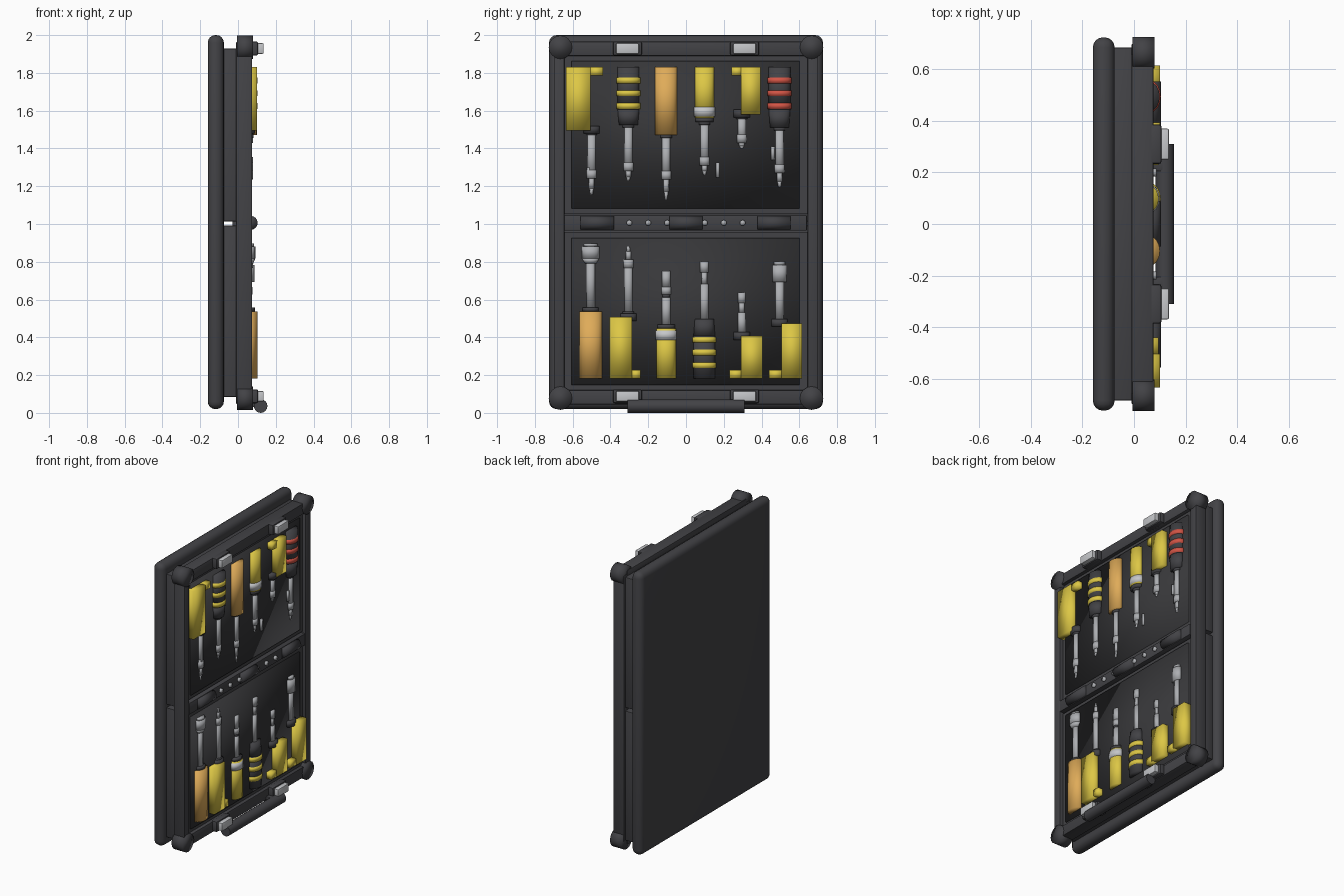
import bpy, bmesh, math
from mathutils import Matrix, Vector

if "Cube" in bpy.data.objects:
    bpy.data.objects.remove(bpy.data.objects["Cube"])

COLOURS = {
    "dark_case": (0.055, 0.055, 0.061),
    "dark_lining": (0.038, 0.038, 0.041),
    "steel": (0.42, 0.43, 0.45),
    "latch_silver": (0.56, 0.57, 0.59),
    "yellow": (0.72, 0.57, 0.06),
    "orange": (0.74, 0.41, 0.10),
    "red": (0.65, 0.09, 0.06),
}
NAMES = list(COLOURS)
MATS = []
for key, rgb in COLOURS.items():
    m = bpy.data.materials.new(key)
    m.diffuse_color = (*rgb, 1)
    m.use_nodes = True
    m.node_tree.nodes["Principled BSDF"].inputs["Base Color"].default_value = m.diffuse_color
    MATS.append(m)
TOOL_X = 0.06      # tools lie half sunk in the lining
FLATTEN = 0.7      # depth of the tools relative to their width


def finish(name, bm, mats, sharp=True):
    """Turn a bmesh into a smooth object, optionally with sharp corners."""
    me = bpy.data.meshes.new(name)
    for f in bm.faces:
        f.smooth = True
    bmesh.ops.recalc_face_normals(bm, faces=bm.faces)
    bm.to_mesh(me)
    bm.free()
    if sharp:
        me.set_sharp_from_angle(angle=math.radians(35))
    for k in mats:
        me.materials.append(MATS[NAMES.index(k)])
    ob = bpy.data.objects.new(name, me)
    bpy.context.collection.objects.link(ob)
    return ob


def merge(bm, part, mat):
    for f in part.faces:
        f.material_index = mat
    tmp = bpy.data.meshes.new("tmp")
    part.to_mesh(tmp)
    part.free()
    bm.from_mesh(tmp)
    bpy.data.meshes.remove(tmp)


def add_box(bm, x, y, z, bevel=0.0, mat=0, seg=2):
    """Box from (min, max) ranges, optionally bevelled."""
    part = bmesh.new()
    size = [b - a for a, b in (x, y, z)]
    mid = Vector([(a + b) / 2 for a, b in (x, y, z)])
    bmesh.ops.create_cube(part, size=1, matrix=Matrix.Translation(mid) @ Matrix.Diagonal((*size, 1)))
    if bevel:
        bmesh.ops.bevel(part, geom=part.edges[:], offset=bevel, segments=seg,
                        profile=0.5, affect='EDGES')
    merge(bm, part, mat)


def add_cyl(bm, centre, r, length, axis='Z', mat=0, sides=16, r2=None, flat=1.0):
    """Cylinder or cone along an axis, optionally flattened in x."""
    rot = {'X': Matrix.Rotation(math.pi / 2, 4, 'Y'),
           'Y': Matrix.Rotation(-math.pi / 2, 4, 'X'), 'Z': Matrix.Identity(4)}[axis]
    part = bmesh.new()
    bmesh.ops.create_cone(part, cap_ends=True, segments=sides, radius1=r,
                          radius2=r if r2 is None else r2, depth=length,
                          matrix=Matrix.Translation(centre) @ Matrix.Diagonal((flat, 1, 1, 1)) @ rot)
    merge(bm, part, mat)


def box(name, x, y, z, mat="dark_case", bevel=0.0, seg=2, sharp=True):
    bm = bmesh.new()
    add_box(bm, x, y, z, bevel, 0, seg)
    return finish(name, bm, [mat], sharp)


def cyl(name, centre, r, length, axis, mat="dark_case", sides=16):
    bm = bmesh.new()
    add_cyl(bm, centre, r, length, axis, 0, sides)
    return finish(name, bm, [mat], False)


# Back shell, the two trays, their lips and linings
box("back_shell", (-0.16, -0.075), (-0.725, 0.725), (0.02, 2.0), bevel=0.04, seg=4)
for label, z0, z1 in (("lower", 0.085, 0.992), ("upper", 1.014, 1.928)):
    box(label + "_tray", (-0.08, 0.0), (-0.685, 0.685), (z0, z1), bevel=0.006)
for label, z0, z1 in (("lower", 0.147, 0.927), ("upper", 1.083, 1.863)):
    box(label + "_lip", (-0.01, 0.05), (-0.645, 0.645), (z0 - 0.03, z1 + 0.03))
    box(label + "_lining", (0.0, 0.06), (-0.605, 0.6), (z0, z1), "dark_lining", sharp=False)

# Raised frame rails and round corner guards
for s, side in ((-1, "left"), (1, "right")):
    box(side + "_rail", (-0.01, 0.075), sorted((s * 0.643, s * 0.7)), (0.08, 1.94), bevel=0.006)
    for z, lvl in ((0.078, "bottom"), (1.936, "top")):
        cyl(f"{side}_{lvl}_corner", (0.037, s * 0.665, z), 0.062, 0.086, 'X')
for lvl, z0, z1 in (("bottom", 0.045, 0.12), ("top", 1.89, 1.965)):
    box(lvl + "_rail", (-0.01, 0.075), (-0.66, 0.66), (z0, z1), bevel=0.006)

# Latches on both end rails
for lvl, z in (("bottom", 0.088), ("top", 1.929)):
    for y in (-0.31, 0.31):
        bm = bmesh.new()
        add_box(bm, (0.06, 0.107), (y - 0.077, y + 0.077), (z - 0.037, z + 0.037), 0.01, 0)
        add_box(bm, (0.1, 0.136), (y - 0.06, y + 0.06), (z - 0.028, z + 0.028), 0.006, 1)
        finish(lvl + "_latch", bm, ["dark_case", "latch_silver"])

# Centre hinge: bar, barrels and rivets
box("hinge_bar", (-0.03, 0.075), (-0.645, 0.64), (0.965, 1.046), bevel=0.006)
for y in (-0.47, 0.0, 0.465):
    cyl("hinge_barrel", (0.067, y, 1.006), 0.037, 0.175, 'Y')
for y in (-0.3, -0.2, -0.1, 0.1, 0.2, 0.3):
    cyl("hinge_rivet", (0.078, y, 1.006), 0.015, 0.02, 'X', "steel", 12)

# Carrying handle with two arms
bm = bmesh.new()
add_cyl(bm, (0.12, 0, 0.036), 0.036, 0.62, 'Y')
for y in (-0.23, 0.23):
    add_box(bm, (0.06, 0.125), (y - 0.025, y + 0.025), (0.03, 0.07), 0.006)
finish("carry_handle", bm, ["dark_case"])


def tool(name, y, d, parts, body=None):
    """Tool along z; parts are (colour, start, end, radius[, end radius])."""
    base = 0.182 if d > 0 else 1.83
    bm = bmesh.new()
    for p in parts:
        col, a, b, r = p[:4]
        r2 = p[4] if len(p) > 4 else r
        lo, hi = (r, r2) if d > 0 else (r2, r)
        shift = 0.01 if col == "steel" else 0
        add_cyl(bm, (TOOL_X, y, base + d * ((a + b) / 2 + shift)), lo, b - a, 'Z',
                NAMES.index(col), 16, hi, FLATTEN)
    if body:  # off-centre power grip with a foot tab
        y0, y1, h, t0, t1 = body
        mat = NAMES.index("yellow")
        add_box(bm, (0.02, 0.1), (y0, y1), sorted((base, base + d * h)), 0, mat)
        add_box(bm, (0.025, 0.095), (t0, t1), sorted((base, base + d * 0.045)), 0, mat)
    return finish(name, bm, NAMES, False)


def ringed(col, end):
    """Dark grip with three coloured rings and a tapered nose."""
    out = [("dark_case", 0, 0.225, 0.057), ("dark_case", 0.225, end, 0.057, 0.05)]
    return out + [(col, c - 0.015, c + 0.015, 0.063) for c in (0.07, 0.138, 0.205)]


def shank(a, b, tip, r=0.021):
    """Steel shaft with a collar, a slimmer bit and a pointed tip."""
    c = b + (tip - b) * 0.6
    return [("steel", a - 0.01, b, r), ("dark_case", a, a + 0.015, 0.03),
            ("steel", b - 0.045, b, r + 0.005), ("steel", b, c, 0.014), ("steel", c, tip, 0.011, 0.006)]


def banded(end):
    return [("yellow", 0, end - 0.02, 0.051), ("dark_case", end - 0.02, end, 0.047),
            ("latch_silver", end - 0.08, end - 0.03, 0.056)]


def collar(a):
    return [("dark_case", a, a + 0.04, 0.043)]


# Upper row, tips pointing down
tool("power_driver_upper_a", -0.5, -1, collar(0.31) + shank(0.345, 0.58, 0.665),
     (-0.635, -0.505, 0.335, -0.51, -0.44))
tool("ringed_driver_upper", -0.305, -1, ringed("yellow", 0.305) + shank(0.305, 0.54, 0.59))
tool("orange_driver_upper", -0.105, -1, [("orange", 0, 0.36, 0.058)] + shank(0.36, 0.585, 0.69))
tool("banded_driver_upper", 0.098, -1, banded(0.29) + shank(0.29, 0.51, 0.56))
tool("power_driver_upper_b", 0.295, -1, collar(0.225) + shank(0.26, 0.39, 0.42),
     (0.29, 0.395, 0.25, 0.24, 0.3))
tool("red_ringed_driver", 0.495, -1, ringed("red", 0.32) + shank(0.32, 0.55, 0.625))

# Lower row, tips pointing up
tool("orange_socket_driver", -0.505, 1, [("orange", 0, 0.355, 0.06), ("dark_case", 0.355, 0.375, 0.042),
     ("steel", 0.36, 0.62, 0.022), ("steel", 0.6, 0.625, 0.03, 0.045), ("steel", 0.625, 0.69, 0.046),
     ("steel", 0.69, 0.705, 0.036)])
tool("power_driver_lower_a", -0.305, 1, collar(0.305) + shank(0.34, 0.62, 0.69),
     (-0.405, -0.285, 0.325, -0.29, -0.24))
tool("banded_driver_lower", -0.105, 1, banded(0.285) + [("steel", 0.27, 0.42, 0.022),
     ("dark_case", 0.43, 0.445, 0.02), ("steel", 0.435, 0.475, 0.025), ("steel", 0.475, 0.56, 0.022)])
tool("ringed_driver_lower", 0.097, 1, ringed("yellow", 0.315) + [("steel", 0.3, 0.49, 0.021),
     ("steel", 0.49, 0.55, 0.014), ("steel", 0.55, 0.61, 0.022)])
tool("power_driver_lower_b", 0.295, 1, collar(0.205) + [("steel", 0.23, 0.34, 0.021),
     ("steel", 0.34, 0.39, 0.014), ("steel", 0.39, 0.445, 0.02)], (0.29, 0.405, 0.225, 0.23, 0.3))
tool("power_socket_driver", 0.495, 1, collar(0.275) + [("steel", 0.3, 0.51, 0.022),
     ("steel", 0.5, 0.59, 0.038), ("steel", 0.59, 0.61, 0.028)], (0.505, 0.615, 0.29, 0.44, 0.51))

# Loose spare bits clipped beside the shafts
for y, z, h in ((-0.515, 1.27, 0.06), (0.168, 1.285, 0.08), (0.46, 1.375, 0.07)):
    cyl("spare_bit", (0.063, y, z), 0.01, h, 'Z', "steel", 8)
